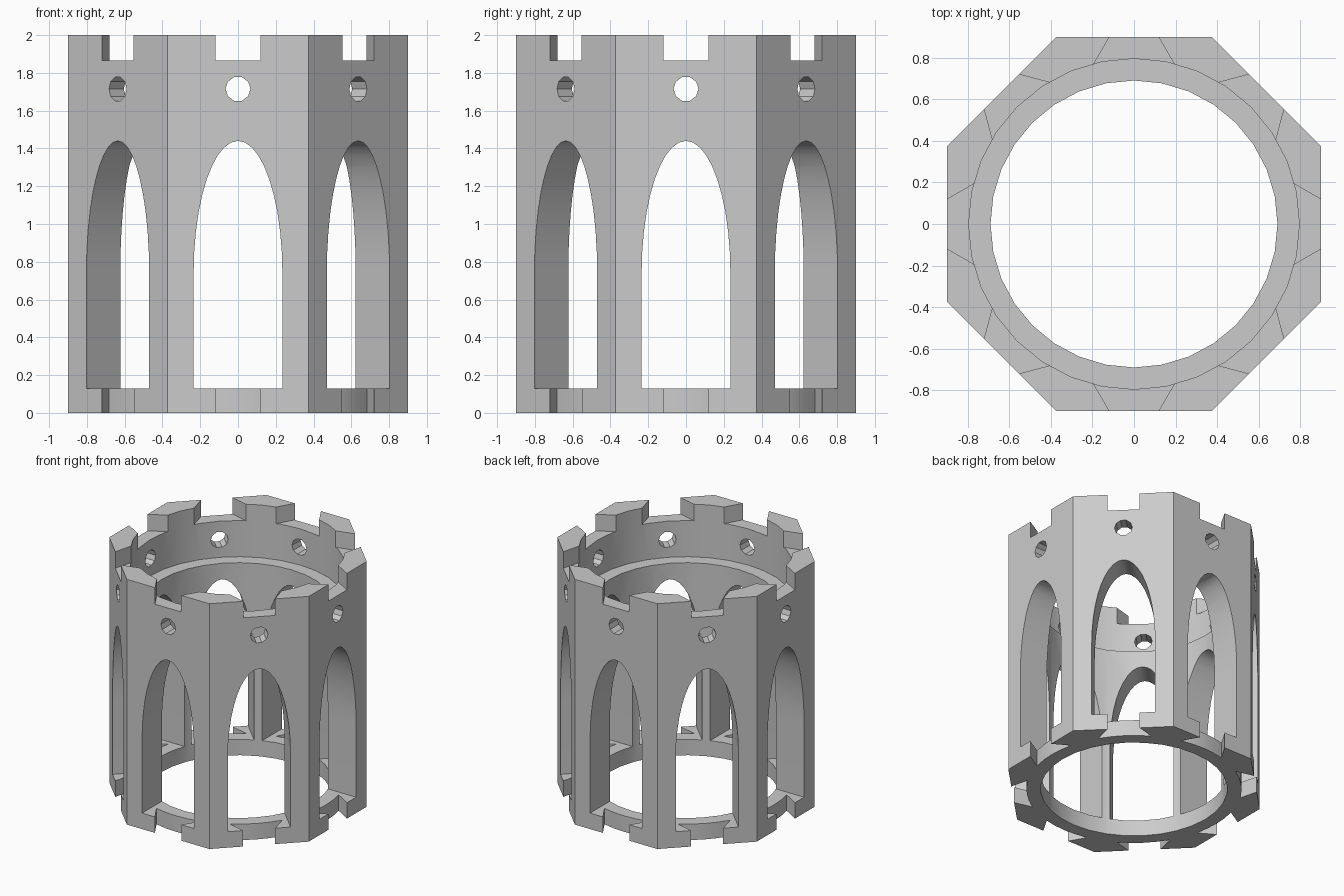
import bpy, bmesh
from math import sin, cos, pi, radians, tan
from mathutils import Matrix, Vector

cube = bpy.data.objects.get("Cube")
if cube:
    bpy.data.objects.remove(cube, do_unlink=True)

SIDES = 8
OUTER = 0.9          # centre to flat wall face
INNER = 0.69         # main bore
SOCKET = 0.795       # wider bore at the top
RIM = 0.13           # depth of the joints and base ring

stone = bpy.data.materials.new("stone_grey")
stone.use_nodes = True
stone.diffuse_color = (0.6, 0.6, 0.6, 1)
stone.node_tree.nodes["Principled BSDF"].inputs["Base Color"].default_value = (0.6, 0.6, 0.6, 1)


def add_prism(bm, points, sweep):
    """Close a planar outline and extrude it along sweep."""
    face = bm.faces.new([bm.verts.new(p) for p in points])
    out = bmesh.ops.extrude_face_region(bm, geom=[face])
    moved = [v for v in out["geom"] if isinstance(v, bmesh.types.BMVert)]
    bmesh.ops.translate(bm, verts=moved, vec=sweep)


def make_object(name, prisms, copies=1):
    bm = bmesh.new()
    for points, sweep in prisms:
        for i in range(copies):
            turn = Matrix.Rotation(2 * pi * i / copies, 3, 'Z')
            add_prism(bm, [turn @ Vector(p) for p in points], turn @ Vector(sweep))
    bmesh.ops.recalc_face_normals(bm, faces=bm.faces)
    mesh = bpy.data.meshes.new(name)
    bm.to_mesh(mesh)
    bm.free()
    mesh.materials.append(stone)
    obj = bpy.data.objects.new(name, mesh)
    bpy.context.collection.objects.link(obj)
    return obj


def ring(radius, z, count, offset=0.0):
    return [(radius * cos(offset + 2 * pi * i / count),
             radius * sin(offset + 2 * pi * i / count), z) for i in range(count)]


# Octagonal wall
wall = make_object("tower_wall", [
    (ring(OUTER / cos(pi / SIDES), 0, SIDES, pi / SIDES), (0, 0, 2))])

# Round bore and wider socket above the ledge
bore = make_object("bore_cutter", [(ring(INNER, -0.1, 32), (0, 0, 2.2))])
socket = make_object("socket_cutter", [(ring(SOCKET, 1.57, 32), (0, 0, 0.6))])

# Tall arched openings, one per face
half, spring, crown = 0.235, 0.74, 1.44
arch = [(-half, -1, RIM), (half, -1, RIM)]
arch += [(half * cos(pi * i / 20), -1, spring + (crown - spring) * sin(pi * i / 20))
         for i in range(21)]
arches = make_object("arch_cutter", [(arch, (0, 0.4, 0))], SIDES)

# Small round holes above the arches
hole = [(0.066 * cos(2 * pi * i / 10), -1, 1.715 + 0.066 * sin(2 * pi * i / 10))
        for i in range(10)]
holes = make_object("hole_cutter", [(hole, (0, 0.4, 0))], SIDES)


# Dovetail joints, widening inwards
def dovetail_half(y):
    return 0.118 + (OUTER - y) * tan(radians(30))


def notch(z):
    return [(s * dovetail_half(y), -y, z) for s, y in ((-1, 1), (1, 1), (1, 0.72), (-1, 0.72))]


def base_notch(z):
    arc = [radians(a) for a in (14.3, 7, 0, -7, -14.3)]
    w = dovetail_half(1)
    return [(-w, -1, z), (w, -1, z)] + [(SOCKET * sin(a), -SOCKET * cos(a), z) for a in arc]


top_joints = make_object("top_joint_cutter", [(notch(2 - RIM - 0.005), (0, 0, 0.3))], SIDES)
base_joints = make_object("base_joint_cutter", [(base_notch(-0.1), (0, 0, 0.3))], SIDES)

# Cut everything out of the wall
bpy.ops.object.select_all(action='DESELECT')
wall.select_set(True)
bpy.context.view_layer.objects.active = wall
for cutter in (bore, socket, arches, holes, top_joints, base_joints):
    cutter.hide_render = True
    mod = wall.modifiers.new(cutter.name, 'BOOLEAN')
    mod.operation = 'DIFFERENCE'
    mod.solver = 'EXACT'
    mod.object = cutter
    bpy.ops.object.modifier_apply(modifier=mod.name)
    bpy.data.objects.remove(cutter, do_unlink=True)

bpy.ops.object.shade_smooth_by_angle(angle=radians(30))
